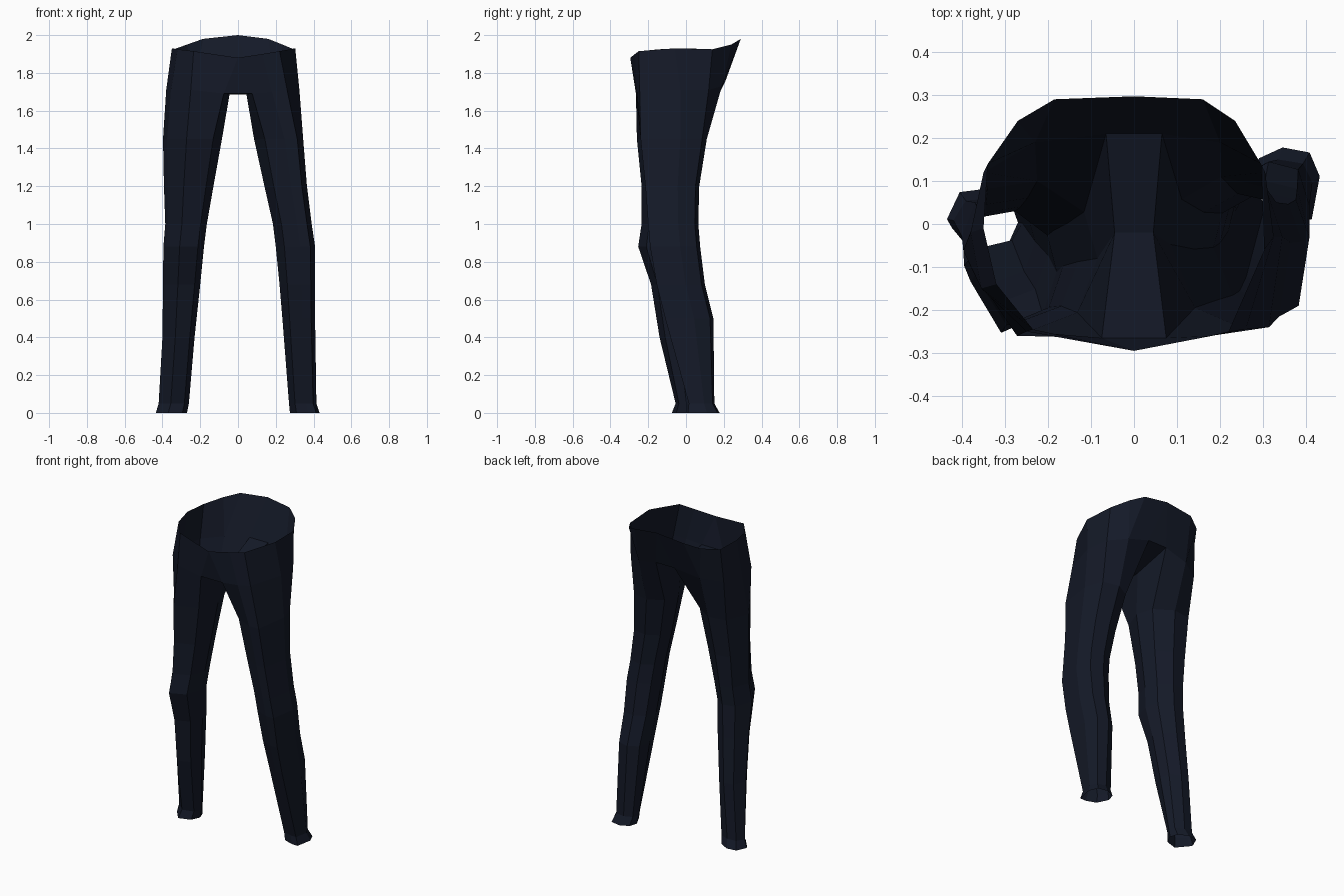
import bpy, bmesh

bm = bmesh.new()
vert = lambda p: bm.verts.new(p)

# Waistband halves: front, outer front, outer, outer back, back
WAIST_R = [(.13, -.27, 1.9), (.22, -.25, 1.915), (.303, -.06, 1.93),
           (.295, .14, 1.925), (.235, .24, 1.95), (.16, .29, 1.98)]
WAIST_L = [(-.235, -.245, 1.915), (-.32, -.14, 1.925), (-.35, -.01, 1.93),
           (-.34, .14, 1.925), (-.27, .24, 1.95), (-.185, .29, 1.98)]
# Leg tops at crotch level: inner, inner front, front ... inner back
CROTCH_R = [(.045, -.02, 1.685), (.075, -.265, 1.69), (.18, -.26, 1.7),
            (.26, -.245, 1.71), (.325, -.03, 1.71), (.305, .12, 1.71),
            (.2, .19, 1.73), (.065, .21, 1.76)]
CROTCH_L = [(-.045, -.02, 1.685), (-.075, -.265, 1.69), (-.25, -.25, 1.71),
            (-.355, -.15, 1.71), (-.38, -.02, 1.71), (-.35, .12, 1.71),
            (-.23, .19, 1.73), (-.065, .21, 1.76)]

# Leg cross-sections as (inner-to-outer, front-to-back) fractions
SECTION_R = [(0, .55), (.22, .13), (.62, .0), (.88, .0), (1, .6), (.85, .93), (.45, 1), (.1, .85)]
SECTION_L = [(0, .5), (.15, .15), (.6, 0), (.93, .42), (1, .55), (.82, .95), (.45, 1), (.1, .8)]

# Leg rings: z, inner x, outer x, front y, back y
RINGS_R = [(1.45, .085, .345, -.24, .11), (1.2, .14, .365, -.215, .07),
           (1.0, .185, .39, -.2, .065), (.88, .2, .408, -.19, .075),
           (.68, .22, .408, -.155, .1), (.5, .235, .408, -.11, .145),
           (.05, .27, .415, .015, .15), (0, .275, .432, .01, .178)]
RINGS_L = [(1.45, -.085, -.397, -.26, .1), (1.2, -.13, -.392, -.235, .06),
           (1.0, -.165, -.385, -.235, .04), (.88, -.18, -.395, -.253, .03),
           (.68, -.2, -.397, -.185, .04), (.4, -.23, -.4, -.14, .06),
           (.05, -.26, -.42, -.055, .06), (0, -.27, -.435, -.075, .082)]

front_mid = vert((0, -.295, 1.88))
back_mid = vert((0, .297, 2.0))
tops = []

for waist_pts, crotch_pts, section, rings in (
        (WAIST_R, CROTCH_R, SECTION_R, RINGS_R),
        (WAIST_L, CROTCH_L, SECTION_L, RINGS_L)):
    # Hip panels
    waist = [vert(p) for p in waist_pts]
    top = [vert(p) for p in crotch_pts]
    tops.append(top)
    bm.faces.new((front_mid, waist[0], top[2], top[1]))
    for i in range(4):
        bm.faces.new((waist[i], waist[i + 1], top[i + 3], top[i + 2]))
    bm.faces.new((waist[4], waist[5], top[6]))
    bm.faces.new((waist[5], back_mid, top[7], top[6]))

    # Leg tube, open at the hem
    prev = top
    for z, xi, xo, yf, yb in rings:
        ring = [vert((xi + (xo - xi) * u, yf + (yb - yf) * v, z)) for u, v in section]
        for i in range(8):
            j = (i + 1) % 8
            bm.faces.new((prev[i], prev[j], ring[j], ring[i]))
        prev = ring

# Crotch strip and centre front and back panels
r, l = tops
bm.faces.new((l[1], r[1], r[0], l[0]))
bm.faces.new((l[0], r[0], r[7], l[7]))
bm.faces.new((front_mid, r[1], l[1]))
bm.faces.new((back_mid, l[7], r[7]))

bmesh.ops.recalc_face_normals(bm, faces=bm.faces)
mesh = bpy.data.meshes.new("trousers")
bm.to_mesh(mesh)
bm.free()

# Dark navy cloth
cloth = bpy.data.materials.new("navy_cloth")
cloth.diffuse_color = (.007, .010, .021, 1)
mesh.materials.append(cloth)
trousers = bpy.data.objects.new("trousers", mesh)
bpy.context.collection.objects.link(trousers)
